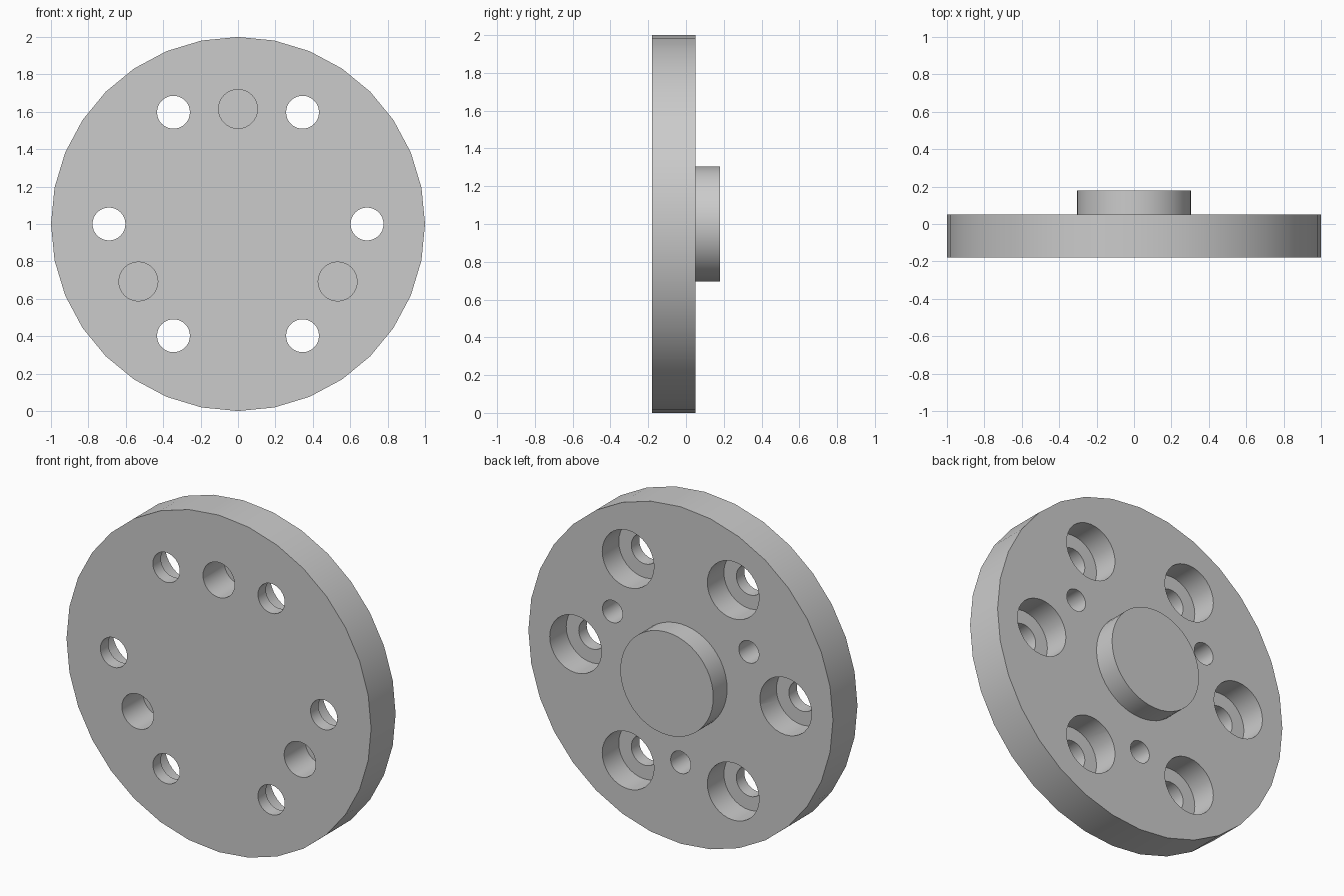
import bpy
from math import radians, sin, cos

cube = bpy.data.objects.get("Cube")
if cube:
    bpy.data.objects.remove(cube, do_unlink=True)

FRONT, FACE, BACK = -0.18, 0.05, 0.18
CENTRE = 1.0

grey = bpy.data.materials.new("light_grey")
grey.use_nodes = True
grey.diffuse_color = (0.6, 0.6, 0.6, 1)
grey.node_tree.nodes["Principled BSDF"].inputs["Base Color"].default_value = (0.6, 0.6, 0.6, 1)


def cylinder(name, radius, y0, y1, x=0.0, z=CENTRE, sides=32):
    """Cylinder lying along y, from y0 to y1."""
    bpy.ops.mesh.primitive_cylinder_add(
        vertices=sides, radius=radius, depth=y1 - y0,
        location=(x, (y0 + y1) / 2, z), rotation=(radians(90), 0, 0))
    obj = bpy.context.object
    obj.name = name
    obj.data.materials.append(grey)
    return obj


def combine(target, tool, operation):
    """Apply a boolean and remove the tool object."""
    mod = target.modifiers.new(operation.lower(), 'BOOLEAN')
    mod.operation = operation
    mod.solver = 'EXACT'
    mod.object = tool
    bpy.context.view_layer.objects.active = target
    bpy.ops.object.modifier_apply(modifier=mod.name)
    bpy.data.objects.remove(tool, do_unlink=True)


def drill_ring(target, count, start, ring, radius, y0, y1):
    """Cut a ring of evenly spaced round holes."""
    for i in range(count):
        a = radians(start + i * 360 / count)
        hole = cylinder("hole_cutter", radius, y0, y1,
                        ring * cos(a), CENTRE + ring * sin(a))
        combine(target, hole, 'DIFFERENCE')


# Flange disc with the raised round boss on its back
flange = cylinder("flange_plate", 1.0, FRONT, FACE)
boss = cylinder("centre_boss", 0.305, FACE - 0.04, BACK, sides=48)
combine(flange, boss, 'UNION')

# Six counterbored bolt holes
drill_ring(flange, 6, 0, 0.69, 0.088, FRONT - 0.1, FACE + 0.1)
drill_ring(flange, 6, 0, 0.69, 0.17, FACE - 0.155, FACE + 0.1)

# Three blind dowel holes in the front, three smaller ones in the back
drill_ring(flange, 3, 90, 0.615, 0.104, FRONT - 0.1, FRONT + 0.2)
drill_ring(flange, 3, 30, 0.517, 0.066, FACE - 0.17, FACE + 0.1)

# Smooth curved walls, crisp rims
bpy.ops.object.select_all(action='DESELECT')
flange.select_set(True)
bpy.context.view_layer.objects.active = flange
bpy.ops.object.shade_smooth_by_angle(angle=radians(30))
